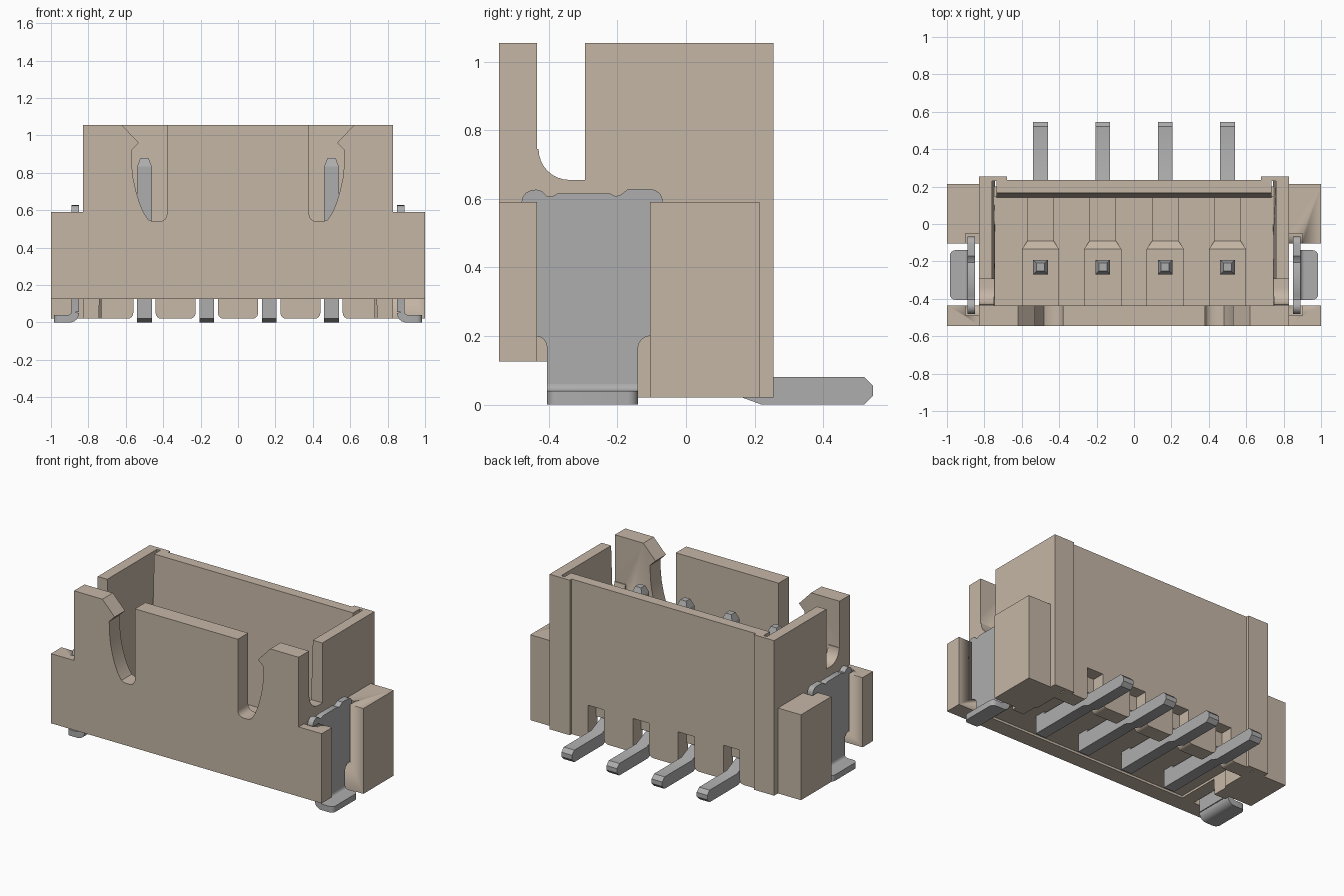
import bpy, bmesh, math
from mathutils import Vector

cube = bpy.data.objects.get("Cube")
if cube:
    bpy.data.objects.remove(cube, do_unlink=True)


def material(name, rgb):
    m = bpy.data.materials.new(name)
    m.use_nodes = True
    m.diffuse_color = (*rgb, 1)
    bsdf = next(n for n in m.node_tree.nodes if n.type == 'BSDF_PRINCIPLED')
    bsdf.inputs["Base Color"].default_value = (*rgb, 1)
    return m


TAN = material("beige plastic", (0.56, 0.47, 0.38))
GREY = material("grey metal", (0.42, 0.42, 0.42))


def add_prism(bm, pts, axis, lo, hi, cap=1.0, sign=1):
    """Extrude a 2D outline along an axis; cap scales the far end."""
    n = len(pts)
    cu, cv = sum(p[0] for p in pts) / n, sum(p[1] for p in pts) / n

    def place(u, v, w):
        x, y, z = {'x': (w, u, v), 'y': (u, w, v), 'z': (u, v, w)}[axis]
        return Vector((x * sign, y, z))
    a = [bm.verts.new(place(u, v, lo)) for u, v in pts]
    b = [bm.verts.new(place(cu + (u - cu) * cap, cv + (v - cv) * cap, hi)) for u, v in pts]
    bm.faces.new(a)
    bm.faces.new(b[::-1])
    for i in range(n):
        j = (i + 1) % n
        bm.faces.new((a[i], b[i], b[j], a[j]))


def finish(name, bm, mat):
    bmesh.ops.recalc_face_normals(bm, faces=bm.faces)
    me = bpy.data.meshes.new(name)
    bm.to_mesh(me)
    bm.free()
    me.materials.append(mat)
    ob = bpy.data.objects.new(name, me)
    bpy.context.collection.objects.link(ob)
    bpy.ops.object.select_all(action='DESELECT')
    ob.select_set(True)
    bpy.context.view_layer.objects.active = ob
    bpy.ops.object.shade_smooth_by_angle(angle=math.radians(32))
    return ob


def prism(name, pts, axis, lo, hi, mat, mirror=False):
    bm = bmesh.new()
    for s in (1, -1) if mirror else (1,):
        add_prism(bm, pts, axis, lo, hi, sign=s)
    return finish(name, bm, mat)


def rect(u0, v0, u1, v1):
    return [(u0, v0), (u1, v0), (u1, v1), (u0, v1)]


def arc(cu, cv, ru, rv, a0, a1, n=6):
    angles = [math.radians(a0 + (a1 - a0) * i / n) for i in range(n + 1)]
    return [(cu + ru * math.cos(t), cv + rv * math.sin(t)) for t in angles]


def cut(ob, cutter):
    bpy.context.view_layer.objects.active = ob
    mod = ob.modifiers.new("pockets", 'BOOLEAN')
    mod.operation, mod.solver, mod.object = 'DIFFERENCE', 'EXACT', cutter
    bpy.ops.object.modifier_apply(modifier=mod.name)


PINS = (-0.5, -0.167, 0.167, 0.5)

# Front wall with two hooked slots and low side ears
half = [(0.38, 1.055)] + arc(0.42, 0.58, 0.04, 0.04, 180, 270, 4)
half += [(0.455, 0.54), (0.48, 0.55), (0.503, 0.585), (0.525, 0.635), (0.545, 0.70),
         (0.56, 0.77), (0.568, 0.84), (0.57, 0.92), (0.53, 0.96), (0.62, 1.055),
         (0.83, 1.055), (0.83, 0.59), (1.0, 0.59), (1.0, 0.125)]
front_wall = prism("front_wall", half + [(-x, z) for x, z in half[::-1]],
                   'y', -0.545, -0.435, TAN)

# Side blocks, then pockets that hold the metal tabs
side_block = prism("side_blocks", rect(0.83, -0.105, 1.0, 0.215), 'z', 0.02, 0.59, TAN, True)
cutter = prism("pocket_cutter", rect(0.83, -0.49, 0.90, -0.05), 'z', 0.2, 0.8, TAN, True)
cutter.hide_render = True
cut(front_wall, cutter)
cut(side_block, cutter)
bpy.data.objects.remove(cutter, do_unlink=True)

# Side walls with an open notch behind the front wall; inner face leans outward
outline = [(-0.435, 0.125), (-0.14, 0.125), (-0.14, 0.02), (0.235, 0.02), (0.235, 1.055),
           (-0.295, 1.055), (-0.295, 0.655)]
outline += arc(-0.34, 0.745, 0.09, 0.09, 270, 180, 8) + [(-0.435, 0.745)]
side_wall = prism("side_walls", outline, 'x', 0.735, 0.83, TAN, True)
for v in side_wall.data.vertices:
    if abs(v.co.x) < 0.8:
        v.co.x += math.copysign((v.co.z - 0.3) * 0.033, v.co.x)

# Back wall with rounded teeth between the pin openings
outline = [(-0.735, 1.055), (-0.735, 0.02)]
for x in PINS:
    outline += arc(x - 0.09, 0.05, 0.03, 0.03, 270, 360, 4)
    outline += [(x - 0.06, 0.245), (x + 0.06, 0.245)]
    outline += arc(x + 0.09, 0.05, 0.03, 0.03, 180, 270, 4)
outline += [(0.735, 0.02), (0.735, 1.055)]
back_wall = prism("back_wall", outline, 'y', 0.14, 0.235, TAN)
for v in back_wall.data.vertices:
    if v.co.y < 0.2:
        v.co.y += (v.co.z - 0.3) * 0.033

# Back corner pads and chamfered bottom corners
prism("back_pads", rect(0.68, 0.23, 0.83, 0.255), 'z', 0.02, 1.055, TAN, True)
prism("bottom_corners", [(0.73, 0.2), (0.73, -0.02), (0.83, -0.14), (0.83, 0.2)],
      'z', 0.02, 0.16, TAN, True)

# Cavity floor and the stepped seat around each pin
prism("floor", rect(-0.75, -0.44, 0.75, 0.15), 'z', 0.14, 0.25, TAN)
bm = bmesh.new()
for x in PINS:
    add_prism(bm, rect(x - 0.1, -0.435, x + 0.1, -0.135), 'z', 0.24, 0.30)
    add_prism(bm, rect(x - 0.07, -0.09, x + 0.07, 0.15), 'z', 0.24, 0.26)
    # ramp joining the wide and the narrow step
    ring = [[bm.verts.new((x + s * w, y, z)) for s, z in ((-1, 0.24), (1, 0.24), (1, t), (-1, t))]
            for w, y, t in ((0.1, -0.135, 0.30), (0.07, -0.09, 0.26))]
    bm.faces.new(ring[0])
    bm.faces.new(ring[1][::-1])
    for i in range(4):
        j = (i + 1) % 4
        bm.faces.new((ring[0][i], ring[1][i], ring[1][j], ring[0][j]))
finish("pin_seats", bm, TAN)

# Pins: flat lead with bevelled end, upright post and tapered tip
lead = [(-0.27, 0.02), (0.165, 0.02), (0.22, 0), (0.52, 0), (0.545, 0.025), (0.545, 0.055),
        (0.52, 0.08), (0.23, 0.08), (0.13, 0.125), (-0.27, 0.125)]
for i, x in enumerate(PINS):
    bm = bmesh.new()
    add_prism(bm, lead, 'x', x - 0.039, x + 0.039)
    post = rect(x - 0.039, -0.27, x + 0.039, -0.192)
    add_prism(bm, post, 'z', 0.12, 0.835)
    add_prism(bm, post, 'z', 0.835, 0.88, cap=0.55)
    finish(f"pin_{i + 1}", bm, GREY)

# Metal side tabs: humped plate, bent neck and rounded foot
plate = [(-0.48, 0.2), (-0.48, 0.59)] + arc(-0.44, 0.59, 0.04, 0.037, 180, 60, 5)
plate += [(-0.405, 0.607), (-0.39, 0.607), (-0.375, 0.615), (-0.22, 0.615),
          (-0.205, 0.607), (-0.19, 0.612), (-0.17, 0.628)]
plate += arc(-0.105, 0.593, 0.037, 0.035, 90, 0, 5) + [(-0.068, 0.2)]
plate += arc(-0.105, 0.165, 0.035, 0.035, 90, 180, 4) + [(-0.14, 0.055), (-0.405, 0.055)]
plate += arc(-0.44, 0.165, 0.035, 0.035, 0, 90, 4)
bend = arc(0.90, 0.05, 0.05, 0.05, 180, 270, 6) + [(0.92, 0), (0.92, 0.04)]
bend += arc(0.91, 0.06, 0.02, 0.02, 270, 180, 4)
foot = [(0.915, -0.405)] + arc(0.955, -0.375, 0.03, 0.03, -90, 0, 4)
foot += arc(0.955, -0.17, 0.03, 0.03, 0, 90, 4) + [(0.915, -0.14)]
for side, s in (("left", 1), ("right", -1)):
    bm = bmesh.new()
    add_prism(bm, plate, 'x', 0.85, 0.89, sign=s)
    add_prism(bm, bend, 'y', -0.405, -0.14, sign=s)
    add_prism(bm, foot, 'z', 0, 0.04, sign=s)
    finish(f"{side}_metal_tab", bm, GREY)
